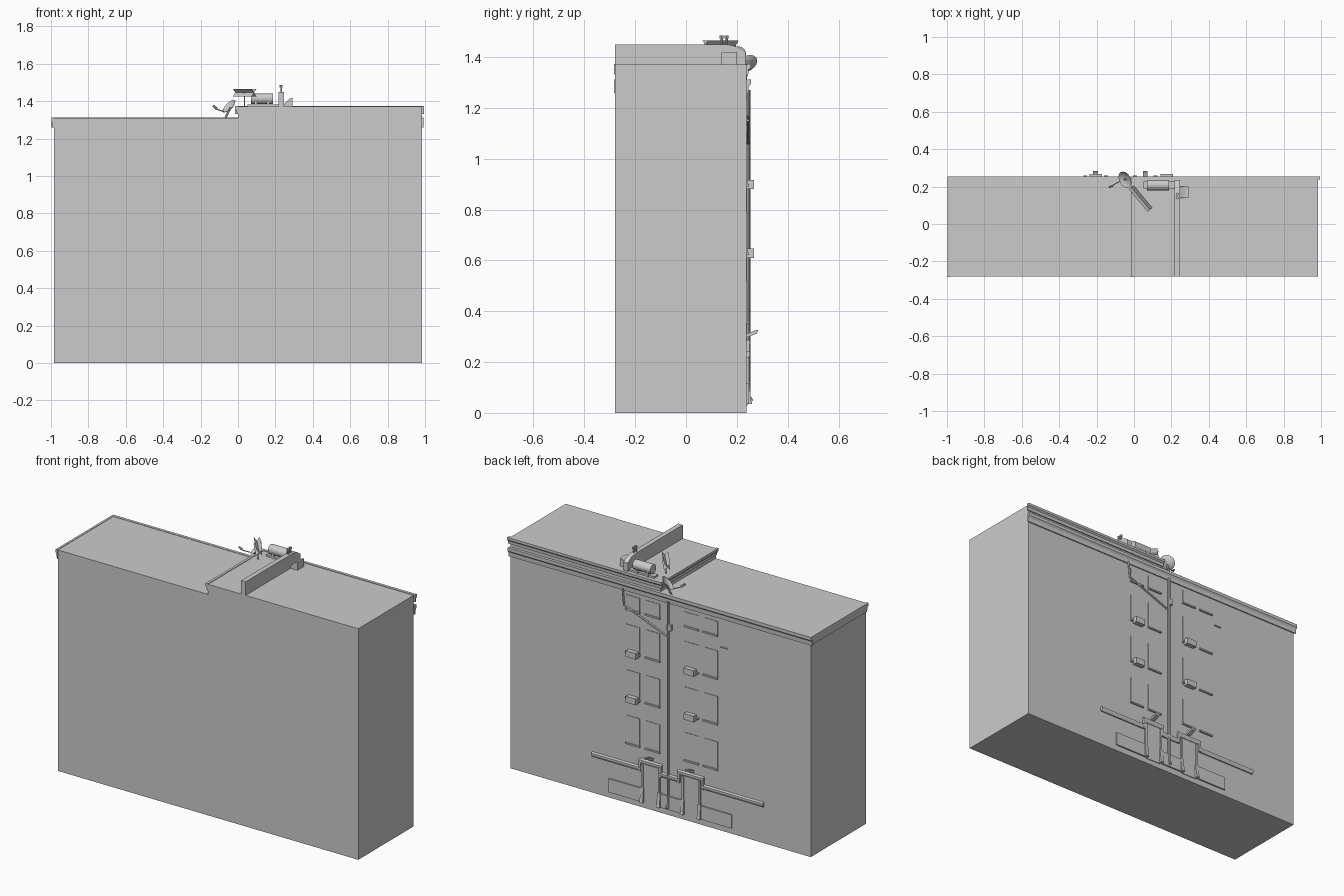
import bpy, bmesh, math
from mathutils import Vector

if "Cube" in bpy.data.objects:
    bpy.data.objects.remove(bpy.data.objects["Cube"])

WALL = 0.238  # y of the detailed back facade


def make(name, bm):
    bmesh.ops.recalc_face_normals(bm, faces=bm.faces)
    me = bpy.data.meshes.new(name)
    bm.to_mesh(me)
    bm.free()
    ob = bpy.data.objects.new(name, me)
    bpy.context.collection.objects.link(ob)
    return ob


def prism(name, pts, lo, hi, axis):
    """Extrude a 2D profile along an axis: x uses (y,z), y uses (x,z), z uses (x,y)."""
    i = 'xyz'.index(axis)

    def co(p, d):
        c = list(p)
        c.insert(i, d)
        return c
    bm = bmesh.new()
    face = bm.faces.new([bm.verts.new(co(p, lo)) for p in pts])
    ext = bmesh.ops.extrude_face_region(bm, geom=[face])['geom']
    move = Vector(co((0, 0), hi - lo))
    bmesh.ops.translate(bm, vec=move, verts=[v for v in ext if isinstance(v, bmesh.types.BMVert)])
    return make(name, bm)


def box(name, x0, x1, y0, y1, z0, z1):
    return prism(name, [(x0, y0), (x1, y0), (x1, y1), (x0, y1)], z0, z1, 'z')


def rod(name, a, b, r, n=8, r2=None):
    a, b = Vector(a), Vector(b)
    bm = bmesh.new()
    bmesh.ops.create_cone(bm, cap_ends=True, segments=n, radius1=r,
                          radius2=r if r2 is None else r2, depth=(b - a).length)
    ob = make(name, bm)
    ob.location = (a + b) / 2
    ob.rotation_euler = (b - a).to_track_quat('Z', 'Y').to_euler()
    return ob


# Stepped building block
prism("building_body", [(-0.985, 0), (0.985, 0), (0.985, 1.37), (0, 1.37), (0, 1.31), (-0.985, 1.31)],
      -0.28, WALL, 'y')


# Cornices along the back and returning along the left-hand roof edges
def cornice(name, x_edge, x_end, z0, z1, out):
    h = z1 - z0
    shape = [(0, 0), (0.4, 0), (0.5, 0.45), (1, 0.65), (1, 1), (0, 1)]
    prism(name + "_back", [(WALL + p * 0.017, z0 + q * h) for p, q in shape], x_edge - out, x_end, 'x')
    prism(name + "_side", [(x_edge - p * out, z0 + q * h) for p, q in shape], -0.283, WALL + 0.002, 'y')


cornice("lower_cornice", -0.985, 0.992, 1.258, 1.312, 0.013)
cornice("upper_cornice", 0.0, 0.995, 1.332, 1.373, 0.015)

# Roof party wall with rounded end, vent box and chimney pipes
prism("roof_wall", [(-0.28, 1.365), (-0.28, 1.45), (0.16, 1.45), (0.205, 1.44), (0.235, 1.42), (0.235, 1.365)],
      0.217, 0.246, 'x')
prism("vent_box", [(0.246, 1.365), (0.292, 1.365), (0.292, 1.418), (0.275, 1.413), (0.256, 1.395), (0.246, 1.38)],
      0.14, 0.2, 'y')
for y in (0.14, 0.16):
    rod("chimney_pipe", (0.231, y, 1.44), (0.231, y, 1.475), 0.005)
    rod("chimney_cap", (0.231, y, 1.472), (0.231, y, 1.485), 0.008)

# Horizontal water tank on legs
rod("water_tank", (0.07, 0.208, 1.413), (0.187, 0.208, 1.413), 0.028, 16)
box("tank_base", 0.05, 0.217, 0.19, 0.226, 1.368, 1.381)
for x in (0.095, 0.162):
    box("tank_leg", x - 0.006, x + 0.006, 0.186, 0.23, 1.37, 1.4)

# Aerial: two crossed thin plates on a mast
d = Vector((0.1, -0.12, 0)).normalized()
side = Vector((-d.y, d.x, 0))
mid = Vector((0.036, 0.136, 1.445))
bm = bmesh.new()
for s in (1, -1):
    e = side * 0.017 + Vector((0, 0, 0.02 * s))
    bm.faces.new([bm.verts.new(mid + d * a * 0.078 + e * b) for a, b in ((-1, -1), (1, -1), (1, 1), (-1, 1))])
make("aerial_plates", bm)
rod("aerial_mast", (0.036, 0.136, 1.365), (0.036, 0.136, 1.445), 0.003, 6)

# Satellite dish: shallow bowl, feed arm and bracket
c = Vector((-0.047, 0.238, 1.372))
n = Vector((-0.65, -0.35, 0.65)).normalized()
rings = [(0.015, -0.012), (0.032, -0.007), (0.046, 0.002)]
bm = bmesh.new()
q = n.to_track_quat('Z', 'Y')
loops = [[bm.verts.new(c + q @ Vector((r * math.cos(t * math.pi / 8), r * math.sin(t * math.pi / 8), z)))
          for t in range(16)] for r, z in rings]
bm.faces.new(loops[0])
for a, b in zip(loops, loops[1:]):
    for t in range(16):
        u = (t + 1) % 16
        bm.faces.new((a[t], a[u], b[u], b[t]))
make("dish_bowl", bm)
feed = (-0.125, 0.2, 1.36)
rod("dish_arm", c + Vector((-0.03, -0.01, -0.028)), feed, 0.003, 6)
rod("dish_feed", (-0.133, 0.197, 1.375), (-0.112, 0.205, 1.36), 0.006, 6)
rod("dish_bracket", (-0.07, 0.232, 1.305), c - n * 0.01, 0.006, 6)

# Windows: four columns, one short top row and three tall rows
for x in (0.18, 0.05, -0.205, -0.33):
    for z0, z1 in ((1.155, 1.235), (0.9, 1.06), (0.63, 0.79), (0.36, 0.52)):
        box("window_pane", x - 0.045, x + 0.045, WALL - 0.01, WALL + 0.003, z0, z1)
        box("window_sill", x - 0.048, x + 0.048, WALL - 0.01, WALL + 0.01, z0 - 0.009, z0)

# Window air conditioners
for x in (0.175, -0.205):
    for z in (0.898, 0.628):
        box("air_conditioner", x - 0.033, x + 0.033, WALL - 0.005, 0.268, z - 0.018, z + 0.018)

# Drainpipe with diagonal branch, junction box and outlet
py = WALL + 0.007
rod("drainpipe", (-0.055, py, 0.06), (-0.055, py, 1.27), 0.008)
rod("drain_outlet", (-0.055, py, 0.065), (-0.055, 0.258, 0.045), 0.008)
box("junction_box", -0.077, -0.05, WALL - 0.005, WALL + 0.014, 1.1, 1.135)
rod("branch_pipe_drop", (0.245, py, 1.27), (0.235, py, 1.17), 0.006, 6)
rod("branch_pipe", (0.236, py, 1.172), (-0.052, py, 1.06), 0.006, 6)
rod("wall_rod", (-0.395, WALL + 0.004, 1.09), (-0.44, WALL + 0.004, 1.09), 0.004, 6)

# Stepped ledge that lifts over the two doorways
path = [(0.44, 0), (0.13, 0), (0.13, 0.045), (-0.005, 0.045), (-0.005, 0), (-0.125, 0), (-0.125, 0.045),
        (-0.28, 0.045), (-0.28, 0), (-0.67, 0)]
for (xa, za), (xb, zb) in zip(path, path[1:]):
    if za == zb:
        z = 0.215 + za
        prism("ledge", [(WALL - 0.005, z), (WALL + 0.007, z), (WALL + 0.014, z + 0.014), (WALL + 0.014, z + 0.024),
                        (WALL - 0.005, z + 0.03)], min(xa, xb) - 0.007, max(xa, xb) + 0.007, 'x')
    else:
        box("ledge_riser", xa - 0.007, xa + 0.007, WALL - 0.005, WALL + 0.012, 0.215, 0.285)

# Doors, tapered door posts and lamps
for x, w in ((0.06, 0.055), (-0.205, 0.055)):
    box("door", x - w, x + w, WALL - 0.005, WALL + 0.004, 0.03, 0.26)
    for s in (-1, 1):
        prism("door_post", [(WALL - 0.005, 0.035), (0.26, 0.035), (0.256, 0.05), (0.249, 0.12), (WALL - 0.005, 0.12)],
              x + s * w - 0.01, x + s * w + 0.01, 'x')
        box("door_jamb", x + s * w - 0.006, x + s * w + 0.006, WALL - 0.005, WALL + 0.01, 0.12, 0.255)
    prism("door_lamp", [(WALL - 0.005, 0.295), (0.279, 0.312), (0.283, 0.325), (0.277, 0.327), (WALL - 0.005, 0.308)],
          x - 0.013, x + 0.013, 'x')

# Raised base panels between the doors
for x0, x1 in ((0.115, 0.335), (-0.15, 0.0), (-0.47, -0.26)):
    box("base_panel", x0, x1, WALL - 0.005, WALL + 0.009, 0.035, 0.115)
